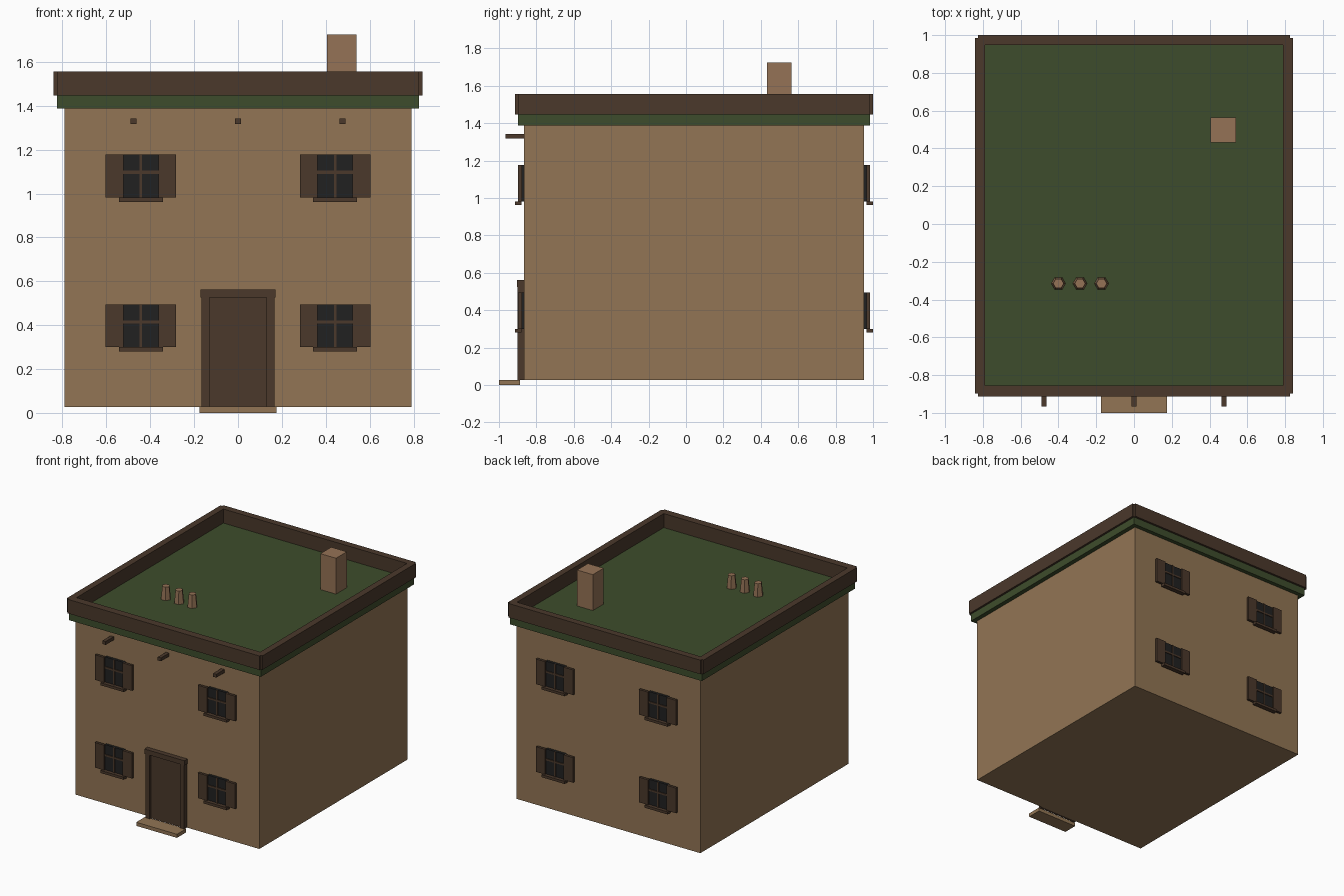
import bpy, bmesh, math
from mathutils import Matrix

if "Cube" in bpy.data.objects:
    bpy.data.objects.remove(bpy.data.objects["Cube"])


def material(name, rgb):
    m = bpy.data.materials.new(name)
    m.diffuse_color = (*rgb, 1)
    m.use_nodes = True
    m.node_tree.nodes["Principled BSDF"].inputs["Base Color"].default_value = m.diffuse_color
    return m


CLAY = material("clay wall", (0.287, 0.178, 0.089))
BRICK = material("reddish clay", (0.30, 0.171, 0.092))
WOOD = material("dark wood", (0.069, 0.040, 0.024))
GREEN = material("roof green", (0.048, 0.073, 0.025))
GLASS = material("dark glass", (0.015, 0.015, 0.015))


def finish(bm, name, mat):
    me = bpy.data.meshes.new(name)
    bm.to_mesh(me)
    bm.free()
    me.materials.append(mat)
    ob = bpy.data.objects.new(name, me)
    bpy.context.collection.objects.link(ob)
    return ob


def box(name, x, y, z, mat):
    """Box from (min, max) ranges on each axis."""
    bm = bmesh.new()
    size = [max(r) - min(r) for r in (x, y, z)]
    mid = [sum(r) / 2 for r in (x, y, z)]
    bmesh.ops.create_cube(bm, size=1, matrix=Matrix.Translation(mid) @ Matrix.Diagonal((*size, 1)))
    return finish(bm, name, mat)


FRONT, BACK = -0.866, 0.952

# House body and roof slab
box("walls", (-0.79, 0.79), (FRONT, BACK), (0.027, 1.387), CLAY)
box("roof_slab", (-0.825, 0.825), (-0.898, 0.984), (1.387, 1.446), GREEN)

# Parapet: side boards stick out slightly past the end boards
for s, side in ((-1, "left"), (1, "right")):
    box(f"parapet_{side}", (s * 0.79, s * 0.841), (-0.898, 0.984), (1.446, 1.555), WOOD)
box("parapet_front", (-0.825, 0.825), (-0.914, -0.855), (1.446, 1.555), WOOD)
box("parapet_back", (-0.825, 0.825), (0.948, 1.0), (1.446, 1.555), WOOD)

# Chimney and row of three tapered pots
box("chimney", (0.406, 0.541), (0.432, 0.565), (1.44, 1.725), BRICK)
for i in range(3):
    bm = bmesh.new()
    bmesh.ops.create_cone(bm, cap_ends=True, segments=6, radius1=0.038, radius2=0.028, depth=0.1,
                          matrix=Matrix.Translation((-0.4 + 0.114 * i, -0.315, 1.496))
                          @ Matrix.Rotation(math.radians(30), 4, 'Z'))
    finish(bm, f"roof_pot_{i + 1}", BRICK)

# Roof beam ends on the front
for i, x in enumerate((-0.476, 0, 0.476)):
    box(f"beam_end_{i + 1}", (x - 0.014, x + 0.014), (-0.966, FRONT), (1.317, 1.343), WOOD)


def window(name, cx, wall, out, z):
    """Shuttered window; out is the direction (+1/-1 on y) the wall faces."""
    def part(label, x0, x1, d0, d1, z0, z1, mat):
        box(f"{name}_{label}", (cx + x0, cx + x1), (wall + out * d0, wall + out * d1), (z + z0, z + z1), mat)
    part("glass", -0.082, 0.082, 0, 0.02, 0, 0.195, GLASS)
    part("upright_bar", -0.006, 0.006, 0.018, 0.026, 0, 0.195, WOOD)
    part("cross_bar", -0.082, 0.082, 0.018, 0.026, 0.108, 0.122, WOOD)
    part("shutter_left", -0.16, -0.08, 0.012, 0.032, 0, 0.195, WOOD)
    part("shutter_right", 0.08, 0.16, 0.012, 0.032, 0, 0.195, WOOD)
    part("sill", -0.1, 0.1, 0.014, 0.048, -0.02, 0, WOOD)


# Two floors of windows on front and back
for wall, out, side in ((FRONT, -1, "front"), (BACK, 1, "back")):
    for z, floor in ((0.3, "lower"), (0.982, "upper")):
        for cx, hand in ((-0.443, "left"), (0.443, "right")):
            window(f"{side}_{floor}_{hand}_window", cx, wall, out, z)

# Door, frame and step
box("door", (-0.135, 0.135), (-0.885, FRONT), (0.027, 0.53), WOOD)
for s, side in ((-1, "left"), (1, "right")):
    box(f"door_jamb_{side}", (s * 0.13, s * 0.166), (-0.9, FRONT), (0.027, 0.525), WOOD)
box("door_lintel", (-0.172, 0.172), (-0.904, FRONT), (0.525, 0.562), WOOD)
box("doorstep", (-0.175, 0.175), (-1.0, -0.888), (0, 0.028), CLAY)
